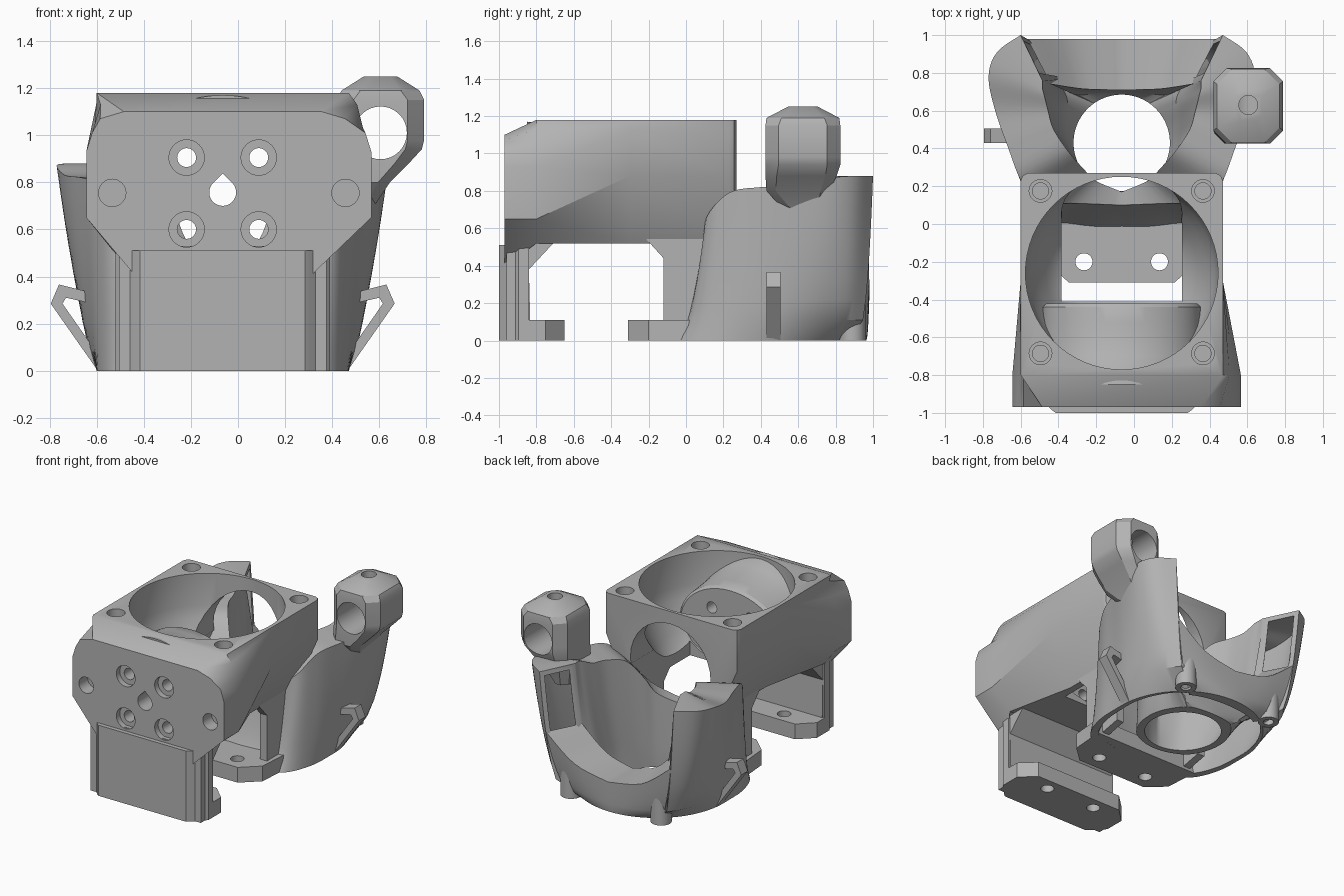
import bpy, bmesh, math
from mathutils import Vector

CX = -0.065  # plane of symmetry; helpers work relative to it
if "Cube" in bpy.data.objects:
    bpy.data.objects.remove(bpy.data.objects["Cube"], do_unlink=True)

grey = bpy.data.materials.new("plain grey")
grey.use_nodes = True
grey.diffuse_color = (0.45, 0.45, 0.45, 1)
bsdf = next(n for n in grey.node_tree.nodes if n.type == 'BSDF_PRINCIPLED')
bsdf.inputs["Base Color"].default_value = grey.diffuse_color
bsdf.inputs["Roughness"].default_value = 0.6


def loft(name, rings):
    """Skin closed rings of points and cap both ends."""
    bm = bmesh.new()
    rows = [[bm.verts.new((x + CX, y, z)) for x, y, z in r] for r in rings]
    n = len(rows[0])
    for a, b in zip(rows, rows[1:]):
        for i in range(n):
            j = (i + 1) % n
            bm.faces.new((a[i], a[j], b[j], b[i]))
    bm.faces.new(rows[0])
    bm.faces.new(rows[-1])
    bmesh.ops.recalc_face_normals(bm, faces=bm.faces)
    me = bpy.data.meshes.new(name)
    bm.to_mesh(me)
    bm.free()
    me.materials.append(grey)
    ob = bpy.data.objects.new(name, me)
    bpy.context.collection.objects.link(ob)
    return ob


def place(p, q, h, axis):
    return {'x': (h, p, q), 'y': (p, h, q), 'z': (p, q, h)}[axis]


def prism(name, pts, axis, lo, hi):
    return loft(name, [[place(p, q, h, axis) for p, q in pts] for h in (lo, hi)])


def circle(p, q, r, n=32):
    return [(p + r * math.cos(i * math.tau / n), q + r * math.sin(i * math.tau / n)) for i in range(n)]


def rod(p, q, r, axis, lo, hi, name="cutter"):
    return prism(name, circle(p, q, r), axis, lo, hi)


def both(half):
    """Close a half profile by mirroring it."""
    return half + [(-u, v) for u, v in reversed(half)]


def cut(ob, cutters):
    for c in cutters:
        c.hide_render = True
        m = ob.modifiers.new("cut", 'BOOLEAN')
        m.operation, m.solver, m.object = 'DIFFERENCE', 'EXACT', c
    dg = bpy.context.evaluated_depsgraph_get()
    dg.update()
    me = bpy.data.meshes.new_from_object(ob.evaluated_get(dg))
    ob.modifiers.clear()
    ob.data = me
    for c in cutters:
        bpy.data.objects.remove(c, do_unlink=True)


def mount_holes():
    """Four screw holes and a teardrop shaft hole running front to back."""
    drop = [(u, z) for u, z in circle(0, .757, .057) if z < .798] + [(0, .838)]
    drop.sort(key=lambda p: math.atan2(p[1] - .757, p[0]))
    return [prism("cutter", drop, 'y', -1.1, -.3)] + [
        rod(s * .153, z, .04, 'y', -1.1, -.3) for s in (-1, 1) for z in (.6, .905)]


# Fan housing: skinned front to back, narrowing behind the wider offset plate
SHIFT = .026
rear = [(.535, 1.18), (.535, 1.16), (.535, 1.14), (.535, 1.12), (.535, .88), (.37, .52), (.3, .52)]
sections = [
    (-.97, [(.42, 1.10), (.52, 1.07), (.58, 1.01), (.605, .93), (.605, .65), (.36, .39), (.35, .51)]),
    (-.80, [(.535, 1.18), (.545, 1.13), (.57, 1.03), (.605, .93), (.605, .65), (.475, .52), (.3, .52)]),
    (-.30, rear), (.23, rear),
    (.257, [(u - .012, z) for u, z in rear]), (.27, [(u - .04, z) for u, z in rear])]
housing = loft("fan_housing", [
    [(u + (SHIFT if y < -.5 and abs(u) > .54 else 0), y, z) for u, z in both(half)] for y, half in sections])

# Fan bowl, floor opening, rear arch and screw holes
bowl = [(.51, 1.3), (.51, .95), (.49, .87), (.45, .78), (.4, .69), (.35, .62), (.28, .57), (.2, .55)]
cutters = mount_holes() + [
    loft("cutter", [[(x, y, z) for x, y in circle(0, -.26, r, 64)] for r, z in bowl]),
    prism("cutter", both([(.32, -.41), (.32, .3)]), 'z', .3, .72),
    rod(0, .77, .32, 'y', -.1, .4)]
for s in (-1, 1):
    cutters += [rod(s * .153, z, .075, 'y', -1.1, -.93) for z in (.6, .905)]
    cutters.append(rod(s * .495 + SHIFT, .755, .058, 'y', -1.1, -.87))
    for y in (-.685, .175):
        cutters += [rod(s * .43, y, .06, 'z', 1.1, 1.3), rod(s * .43, y, .043, 'z', .98, 1.15)]
cut(housing, cutters)

# Mount block inside the bowl: flat disc to the rear, flaring up to the front wall
flare = [(-.85, .45, .41), (-.77, .45, .40), (-.70, .44, .37), (-.62, .43, .345),
         (-.52, .425, .33), (-.44, .42, .32), (-.42, .40, .305)]
block = loft("mount_block", [
    [(c * a, y, max(.76 + s * b, .53)) for c, s in circle(0, 0, 1, 64)] for y, a, b in flare])
cut(block, mount_holes())

# Front leg with its foot and chamfered panel
prism("front_leg", [(-.96, .0), (-.83, 0), (-.84, .38), (-.70, .53), (-.96, .53)], 'x', -.44, .44)
prism("front_panel", both([(.35, -1), (.37, -.985), (.455, -.895), (.455, -.84)]), 'z', 0, .51)
foot = prism("front_foot", both([(.455, -.85), (.455, -.75), (.35, -.65)]), 'z', 0, .11)
cut(foot, [rod(s * .2, -.74, .045, 'z', -.1, .2) for s in (-1, 1)])

# Rear foot
foot = prism("rear_foot", both([(.28, -.31), (.40, -.2), (.42, .05)]), 'z', 0, .11)
cut(foot, [rod(s * .2, -.2, .045, 'z', -.1, .2) for s in (-1, 1)])

# Side webs joining housing and duct
web = [(-.22, .55), (-.12, .44), (-.12, .05), (-.05, 0), (.2, .05), (.2, .55)]
for side, s in (("left", 1), ("right", -1)):
    prism(side + "_web", web, 'x', *sorted((s * .325, s * .38)))


# Duct stations: base angle, base radius, outer rim x y, inner rim x y, rim height, wall curve power
def smooth(stations, steps=5):
    pts = [Vector(s) for s in stations]
    out = []
    for i in range(len(pts) - 1):
        a, b = pts[max(i - 1, 0)], pts[i]
        c, d = pts[i + 1], pts[min(i + 2, len(pts) - 1)]
        for k in range(steps):
            t = k / steps
            out.append(.5 * (2 * b + (c - a) * t + (2 * a - 5 * b + 4 * c - d) * t * t
                             + (3 * b - a - 3 * c + d) * t ** 3))
    return out + [pts[-1]]


def duct_section(st, f0=0, f1=1, low=0, drop=0):
    ang, rad, ou, ov, iu, iv, top, power = st
    d = Vector((math.cos(math.radians(ang)), math.sin(math.radians(ang))))
    base = Vector((0, .43))
    rims = (base + d * rad, Vector((ou, ov))), (base + d * .255, Vector((iu, iv)))
    cols = []
    for f in (f0, f1):
        col = []
        for k in range(9):
            t = k / 8
            o, i = (r[0].lerp(r[1], t ** power) for r in rims)
            p = o.lerp(i, f)
            col.append((p.x, p.y, low + t * (top - drop - low)))
        cols.append(col)
    return cols[0] + cols[1][::-1]


def mirrored(half):
    """Half list starts on the symmetry plane."""
    return [[(-x, y, z) for x, y, z in r] for r in reversed(half[1:])] + half


arm = smooth([
    (-90, .53, 0, .10, 0, .17, .48, .55), (-62, .57, .27, .11, .14, .23, .54, .55),
    (-46, .62, .45, .11, .2, .29, .66, .55), (-26, .58, .535, .23, .28, .38, .79, .55),
    (-8, .54, .60, .40, .36, .5, .82, .55), (10, .535, .67, .6, .39, .6, .83, .55),
    (30, .535, .705, .78, .41, .68, .87, .5), (45, .535, .66, .91, .42, .72, .88, .38),
    (55, .535, .535, 1.0, .42, .76, .88, .25)])
duct = loft("duct_arms", mirrored([duct_section(s) for s in arm]))
hollow = [duct_section(s, .14, .84, -.02, .035) for s in arm]
hollow.append([(x - .05, y + .024, z) for x, y, z in hollow[-1]])
cut(duct, [loft("cutter", mirrored(hollow))])

# Low rear lip closing the ring
lip = smooth([(90, .535, 0, .98, 0, .71, .22, .5), (72, .535, .27, .98, .2, .715, .28, .5),
              (55, .535, .499, .979, .376, .741, .45, .4)])
rear_lip = loft("rear_lip", mirrored([duct_section(s) for s in lip]))
cut(rear_lip, [loft("cutter", mirrored([duct_section(s, .3, .85, -.02, .1) for s in lip]))])

# Screw bosses under the ring
for side, s in (("left", 1), ("right", -1)):
    boss = rod(s * .36, .89, .07, 'z', 0, .2, side + "_boss")
    cut(boss, [rod(s * .36, .89, .035, 'z', -.1, .1)])

# Cable tie loops on both flanks
strap = [(.53, 0), (.73, .285), (.695, .366), (.53, .325), (.53, .28), (.665, .31), (.68, .285), (.53, .07)]
for side, s in (("left", 1), ("right", -1)):
    prism(side + "_tie_loop", [(s * u, z) for u, z in strap], 'y', .43, .505)


# Sensor clamp: eight-sided block with cross and top holes
def octagon(cx, cy, hw, hd, c, z):
    q = [(hw, hd - c), (hw - c, hd)]
    q += [(-x, y) for x, y in reversed(q)]
    q += [(-x, -y) for x, y in q]
    return [(cx + x, cy + y, z) for x, y in q]


clamp = loft("sensor_clamp", [
    octagon(.57, .64, .06, .10, .04, .68), octagon(.60, .60, .11, .17, .05, .80),
    octagon(.64, .615, .15, .19, .06, .88), octagon(.665, .625, .18, .2, .07, .94),
    octagon(.67, .625, .185, .2, .07, .98), octagon(.67, .625, .185, .2, .07, 1.15),
    octagon(.67, .625, .165, .195, .08, 1.19), octagon(.67, .625, .07, .08, .03, 1.25)])
cut(clamp, [rod(.67, 1.01, .112, 'y', .3, 1), rod(.67, .63, .05, 'z', 1.05, 1.4)])

# Smooth shading with sharp edges kept
for ob in bpy.context.collection.objects:
    if ob.type == 'MESH' and grey.name in ob.data.materials:
        bpy.ops.object.select_all(action='DESELECT')
        ob.select_set(True)
        bpy.context.view_layer.objects.active = ob
        bpy.ops.object.shade_smooth_by_angle(angle=math.radians(30))
